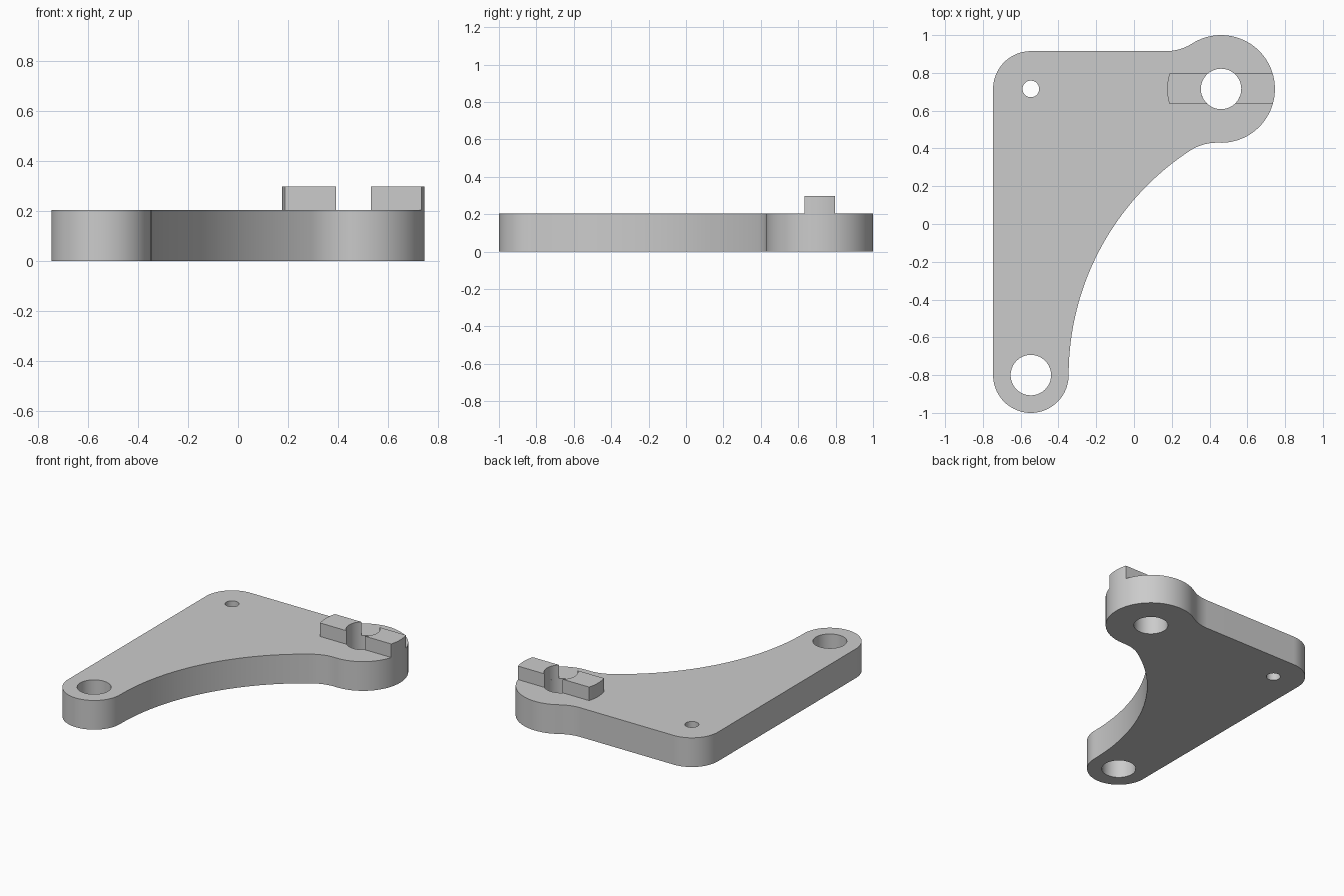
import bpy
import bmesh
from math import cos, sin, asin, sqrt, degrees, radians, atan2
from mathutils import Vector

if "Cube" in bpy.data.objects:
    bpy.data.objects.remove(bpy.data.objects["Cube"])

grey = bpy.data.materials.new("plain grey")
grey.use_nodes = True
colour = (0.6, 0.6, 0.6, 1)
grey.diffuse_color = colour
grey.node_tree.nodes["Principled BSDF"].inputs["Base Color"].default_value = colour

PLATE_TOP, KEY_TOP = 0.203, 0.297
LUG_R, BOSS_R, BORE_R, PIN_R, FILLET_R, SWEEP_R = 0.2, 0.285, 0.107, 0.044, 0.263, 1.42
KEY_HALF = 0.081
boss = Vector((0.461, 0.715))
corner = Vector((-0.546, 0.715))
lug = Vector((-0.546, -0.8))


def arc(centre, radius, start, end, steps=24):
    """Points along an arc, angles in degrees."""
    angles = [radians(start + (end - start) * i / steps) for i in range(steps + 1)]
    return [centre + radius * Vector((cos(a), sin(a))) for a in angles]


def heading(a, b):
    d = b - a
    return degrees(atan2(d.y, d.x))


def circle(centre, radius):
    return arc(centre, radius, 0, 360, 64)[:-1]


def extrude_outlines(name, loops, bottom, top):
    """Fill closed outlines (inner ones become holes) and extrude them upward."""
    bm = bmesh.new()
    edges = []
    for loop in loops:
        points = [p for i, p in enumerate(loop) if (p - loop[i - 1]).length > 1e-4]
        verts = [bm.verts.new((p.x, p.y, bottom)) for p in points]
        edges += [bm.edges.new((verts[i - 1], v)) for i, v in enumerate(verts)]
    bmesh.ops.triangle_fill(bm, edges=edges, use_beauty=True, normal=(0, 0, 1))
    made = bmesh.ops.extrude_face_region(bm, geom=bm.faces[:], use_keep_orig=True)
    raised = [g for g in made["geom"] if isinstance(g, bmesh.types.BMVert)]
    bmesh.ops.translate(bm, verts=raised, vec=(0, 0, top - bottom))
    bmesh.ops.recalc_face_normals(bm, faces=bm.faces[:])
    mesh = bpy.data.meshes.new(name)
    bm.to_mesh(mesh)
    bm.free()
    mesh.materials.append(grey)
    obj = bpy.data.objects.new(name, mesh)
    bpy.context.collection.objects.link(obj)
    bpy.ops.object.select_all(action="DESELECT")
    obj.select_set(True)
    bpy.context.view_layer.objects.active = obj
    bpy.ops.object.shade_smooth_by_angle(angle=radians(30))
    return obj


# Centres of the concave sweep and of the two fillets that meet the boss
sweep = lug + Vector((LUG_R + SWEEP_R, 0))
reach, rise = BOSS_R + FILLET_R, LUG_R + FILLET_R
upper = boss + Vector((-sqrt(reach ** 2 - rise ** 2), rise))
span = sweep - boss
along = (reach ** 2 - (SWEEP_R - FILLET_R) ** 2 + span.length_squared) / (2 * span.length)
axis = span.normalized()
lower = boss + axis * along + Vector((axis.y, -axis.x)) * sqrt(reach ** 2 - along ** 2)

# Bracket plate with its three holes
outline = (
    arc(corner, LUG_R, 180, 90)
    + arc(upper, FILLET_R, -90, heading(upper, boss))
    + arc(boss, BOSS_R, heading(boss, upper), heading(boss, lower), 56)
    + arc(lower, FILLET_R, heading(lower, boss), heading(sweep, lower))
    + arc(sweep, SWEEP_R, heading(sweep, lower), 180, 48)
    + arc(lug, LUG_R, 0, -180, 40)
)
holes = [circle(boss, BORE_R), circle(lug, BORE_R), circle(corner, PIN_R)]
extrude_outlines("bracket_plate", [outline] + holes, 0, PLATE_TOP)

# Raised key, split in two by the bore
outer = degrees(asin(KEY_HALF / BOSS_R))
inner = degrees(asin(KEY_HALF / BORE_R))
for name, turn in (("key_left", 0), ("key_right", 180)):
    half = arc(boss, BOSS_R, turn - outer, turn + outer) + arc(boss, BORE_R, turn + inner, turn - inner)
    extrude_outlines(name, [half], PLATE_TOP, KEY_TOP)
